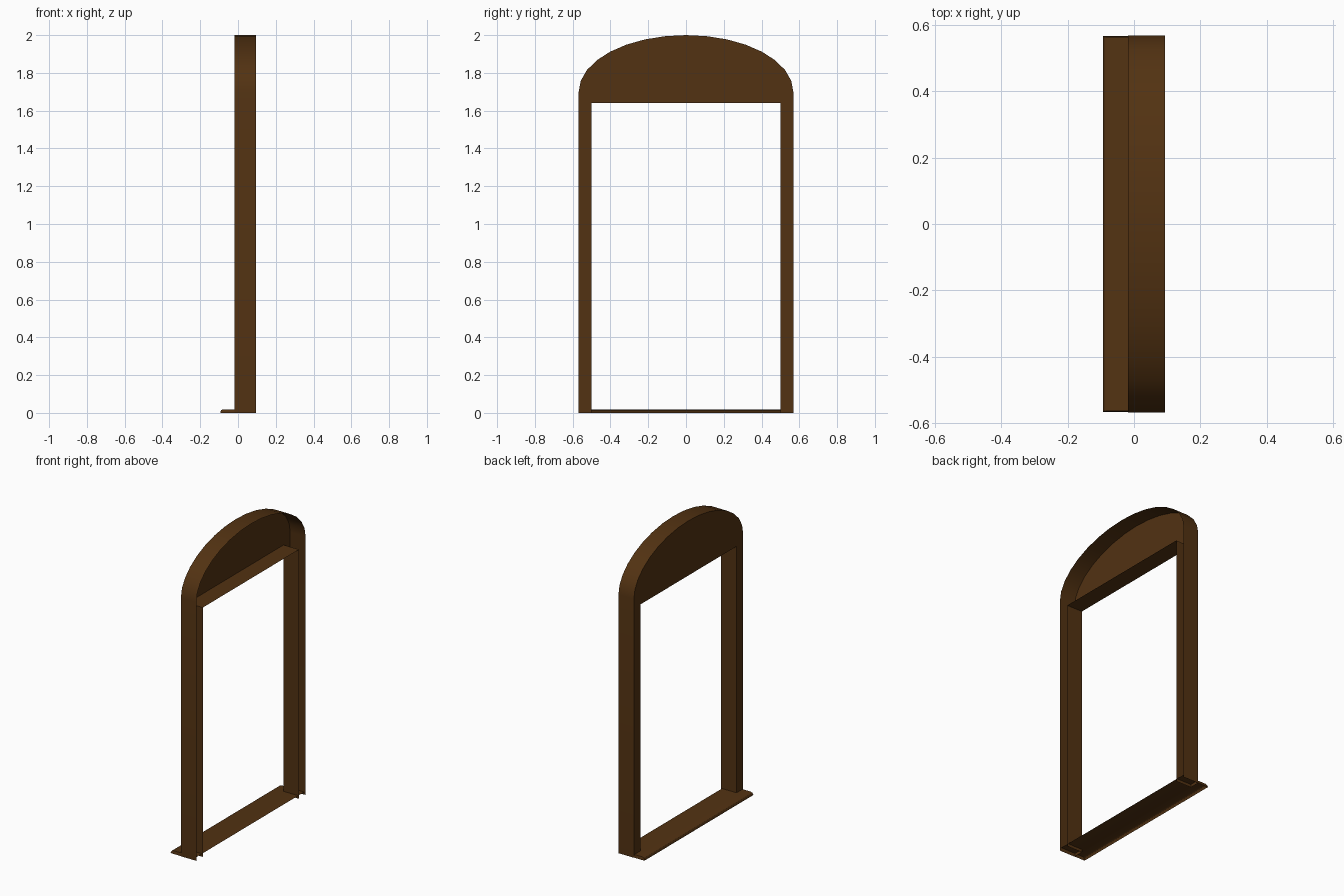
import bpy, bmesh, math

if "Cube" in bpy.data.objects:
    bpy.data.objects.remove(bpy.data.objects["Cube"])

wood = bpy.data.materials.new("dark brown wood")
wood.diffuse_color = (0.085, 0.032, 0.006, 1)
wood.use_nodes = True
wood.node_tree.nodes["Principled BSDF"].inputs["Base Color"].default_value = wood.diffuse_color

X_FRONT, X_BACK = -0.018, 0.094      # frame depth
HALF_W, SPRING, TOP = 0.568, 1.70, 2.0
OPEN_W, OPEN_TOP = 0.50, 1.64


def finish(name, bm):
    me = bpy.data.meshes.new(name)
    bm.to_mesh(me)
    bm.free()
    me.materials.append(wood)
    ob = bpy.data.objects.new(name, me)
    bpy.context.collection.objects.link(ob)
    bpy.ops.object.select_all(action='DESELECT')
    ob.select_set(True)
    bpy.context.view_layer.objects.active = ob
    bpy.ops.object.shade_smooth_by_angle(angle=math.radians(30))
    return ob


def strip(bm, a, b):
    """Quads between two rows of vertices."""
    for i in range(len(a) - 1):
        bm.faces.new((a[i], a[i + 1], b[i + 1], b[i]))


# Arched frame: thin hollow casing, open at the back
N = 16
outer = [(-HALF_W, 0)]
for i in range(N + 1):
    t = math.pi * (1 - i / N)
    outer.append((HALF_W * math.cos(t), SPRING + (TOP - SPRING) * math.sin(t)))
outer.append((HALF_W, 0))
inner = [(-OPEN_W, 0), (-OPEN_W, OPEN_TOP), (OPEN_W, OPEN_TOP), (OPEN_W, 0)]

bm = bmesh.new()


def row(path, x):
    return [bm.verts.new((x, y, z)) for y, z in path]


of, ob_ = row(outer, X_FRONT), row(outer, X_BACK)
nf, nb = row(inner, X_FRONT), row(inner, X_BACK)
strip(bm, ob_, of)                    # outer rim
strip(bm, nf, nb)                     # reveal around the opening
bm.faces.new(of[::-1] + nf)           # front face with arched head panel
bm.normal_update()
# make rim faces point outward, reveal into the opening, front to -x
for f in bm.faces:
    c, n = f.calc_center_median(), f.normal
    if abs(n.x) > 0.9:
        wrong = n.x > 0
    else:
        is_reveal = any(v in nf for v in f.verts)
        out = n.y * c.y + n.z * (c.z - 1.0)
        wrong = (out > 0) if is_reveal else (out < 0)
    if wrong:
        f.normal_flip()
finish("arched_frame", bm)

# Sill: thin shell with a rounded front nose and slightly sloped ends
bm = bmesh.new()
nose = [(-0.094, 0.0), (-0.093, 0.008), (-0.088, 0.015), (-0.079, 0.019), (0.088, 0.019)]
ends = []
for side in (-1, 1):
    ends.append([bm.verts.new((x, side * (0.566 - 0.2 * z), z)) for x, z in nose])
    ends[-1].append(bm.verts.new((0.088, side * 0.566, 0)))
strip(bm, ends[1][:-1], ends[0][:-1])
bm.faces.new(ends[0])
bm.faces.new(ends[1][::-1])
bm.normal_update()
for f in bm.faces:
    c = f.calc_center_median()
    d = f.normal.y * c.y if abs(c.y) > 0.4 else f.normal.z - f.normal.x
    if d < 0:
        f.normal_flip()
finish("window_sill", bm)
